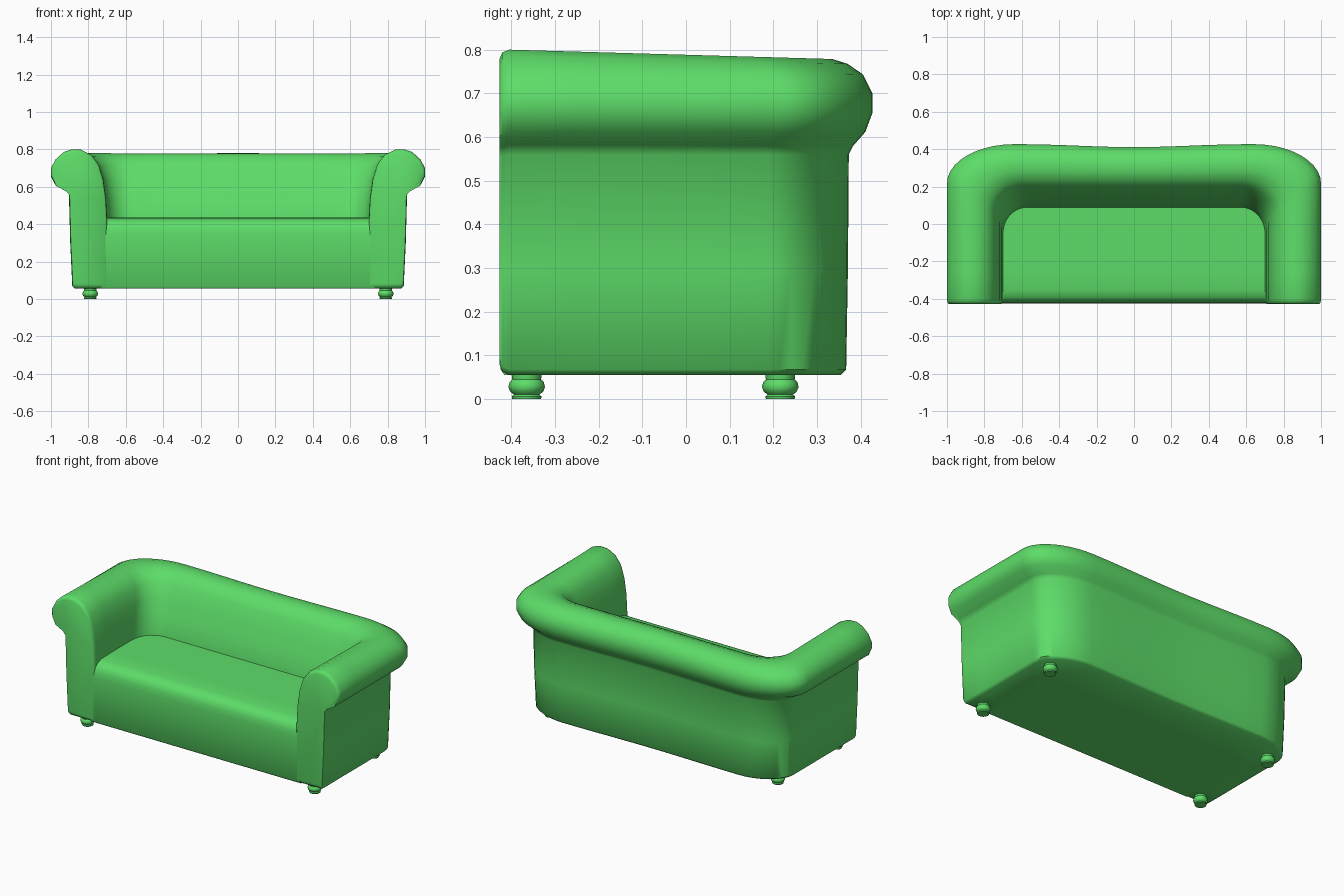
import bpy, bmesh
from math import sin, cos, pi, radians

if "Cube" in bpy.data.objects:
    bpy.data.objects.remove(bpy.data.objects["Cube"])

green = bpy.data.materials.new("green_upholstery")
green.diffuse_color = (0.11, 0.72, 0.14, 1)
green.use_nodes = True
green.node_tree.nodes["Principled BSDF"].inputs["Base Color"].default_value = green.diffuse_color


def make_object(name, bm, angle=50):
    bmesh.ops.recalc_face_normals(bm, faces=bm.faces)
    mesh = bpy.data.meshes.new(name)
    bm.to_mesh(mesh)
    bm.free()
    mesh.materials.append(green)
    ob = bpy.data.objects.new(name, mesh)
    bpy.context.collection.objects.link(ob)
    bpy.ops.object.select_all(action='DESELECT')
    ob.select_set(True)
    bpy.context.view_layer.objects.active = ob
    bpy.ops.object.shade_smooth_by_angle(angle=radians(angle))
    return ob


def bridge(bm, a, b):
    n = len(a)
    for i in range(n):
        j = (i + 1) % n
        bm.faces.new((a[i], a[j], b[j], b[i]))


# Rolled arm and back section: x on the arm, y on the back, z at the front, z at the back
SECTION = [
    (0.870, 0.355, 0.055, 0.055), (0.886, 0.367, 0.068, 0.068),
    (0.897, 0.371, 0.300, 0.300), (0.904, 0.373, 0.560, 0.560),
    (0.922, 0.383, 0.583, 0.580), (0.978, 0.411, 0.612, 0.612),
    (1.000, 0.427, 0.660, 0.655), (1.000, 0.427, 0.700, 0.700),
    (0.975, 0.405, 0.747, 0.744), (0.932, 0.370, 0.786, 0.768),
    (0.890, 0.335, 0.801, 0.779), (0.840, 0.287, 0.799, 0.779),
    (0.785, 0.235, 0.772, 0.762), (0.745, 0.197, 0.720, 0.715),
    (0.720, 0.160, 0.640, 0.635), (0.706, 0.122, 0.540, 0.540),
    (0.700, 0.088, 0.430, 0.430), (0.700, 0.088, 0.055, 0.055)]
FRONT = -0.427


def contour(x, yb, zf, zb):
    """Half of the U-shaped line traced by one section point, front to centre back."""
    f = (x - 0.70) / 0.30
    rx, ry = 0.13 + 0.23 * f, 0.14 + 0.07 * f
    start, end = FRONT + 0.022, yb - ry
    line = [(x, start + (end - start) * i / 4) for i in range(4)]
    line += [(x - rx + rx * cos(a), end + ry * sin(a))
             for a in (pi / 2 * i / 10 for i in range(11))]
    line += [((x - rx) * (1 - i / 5), yb) for i in range(1, 6)]
    pts = []
    for px, py in line:
        if px < 0.62:
            py -= 0.016 * f * (0.5 + 0.5 * cos(pi * px / 0.62))
        t = (py - FRONT) / (yb - FRONT)
        pts.append((px, py, zf + (zb - zf) * t))
    return pts


# Arms and back in one sweep, mirrored
bm = bmesh.new()
rings = []
for y, k in ((FRONT, 0.06), (FRONT + 0.006, 0.02)):  # softened front edge
    rings.append([(0.84 + (x - 0.84) * (1 - k), y, 0.45 + (zf - 0.45) * (1 - k))
                  for x, yb, zf, zb in SECTION])
rings += [list(r) for r in zip(*(contour(*row) for row in SECTION))]
rings = [[bm.verts.new(p) for p in r] for r in rings]
for a, b in zip(rings, rings[1:]):
    bridge(bm, a, b)
bm.faces.new(rings[0])
frame = make_object("arms_and_back", bm)
mirror = frame.modifiers.new("mirror", 'MIRROR')
mirror.use_clip = True

# Seat block with a rounded front edge
bm = bmesh.new()
profile = [(-0.416, 0.055), (-0.425, 0.068), (-0.426, 0.34), (-0.422, 0.375),
           (-0.412, 0.402), (-0.392, 0.421), (-0.355, 0.432), (-0.25, 0.435),
           (0.11, 0.435), (0.11, 0.055)]
left, right = ([bm.verts.new((x, y, z)) for y, z in profile] for x in (-0.73, 0.73))
bridge(bm, left, right)
bm.faces.new(left)
bm.faces.new(right)
make_object("seat", bm)

# Turned feet
FOOT = [(0.033, 0), (0.034, 0.006), (0.029, 0.010), (0.038, 0.017), (0.042, 0.028),
        (0.039, 0.039), (0.033, 0.045), (0.035, 0.060)]
SIDES = 16
for side, sx in (("left", -0.79), ("right", 0.79)):
    for place, sy in (("front", -0.365), ("back", 0.216)):
        bm = bmesh.new()
        loops = [[bm.verts.new((sx + r * cos(2 * pi * i / SIDES),
                                sy + r * sin(2 * pi * i / SIDES), z))
                  for i in range(SIDES)] for r, z in FOOT]
        for a, b in zip(loops, loops[1:]):
            bridge(bm, a, b)
        bm.faces.new(loops[0])
        bm.faces.new(loops[-1])
        make_object(f"{place}_{side}_foot", bm)
